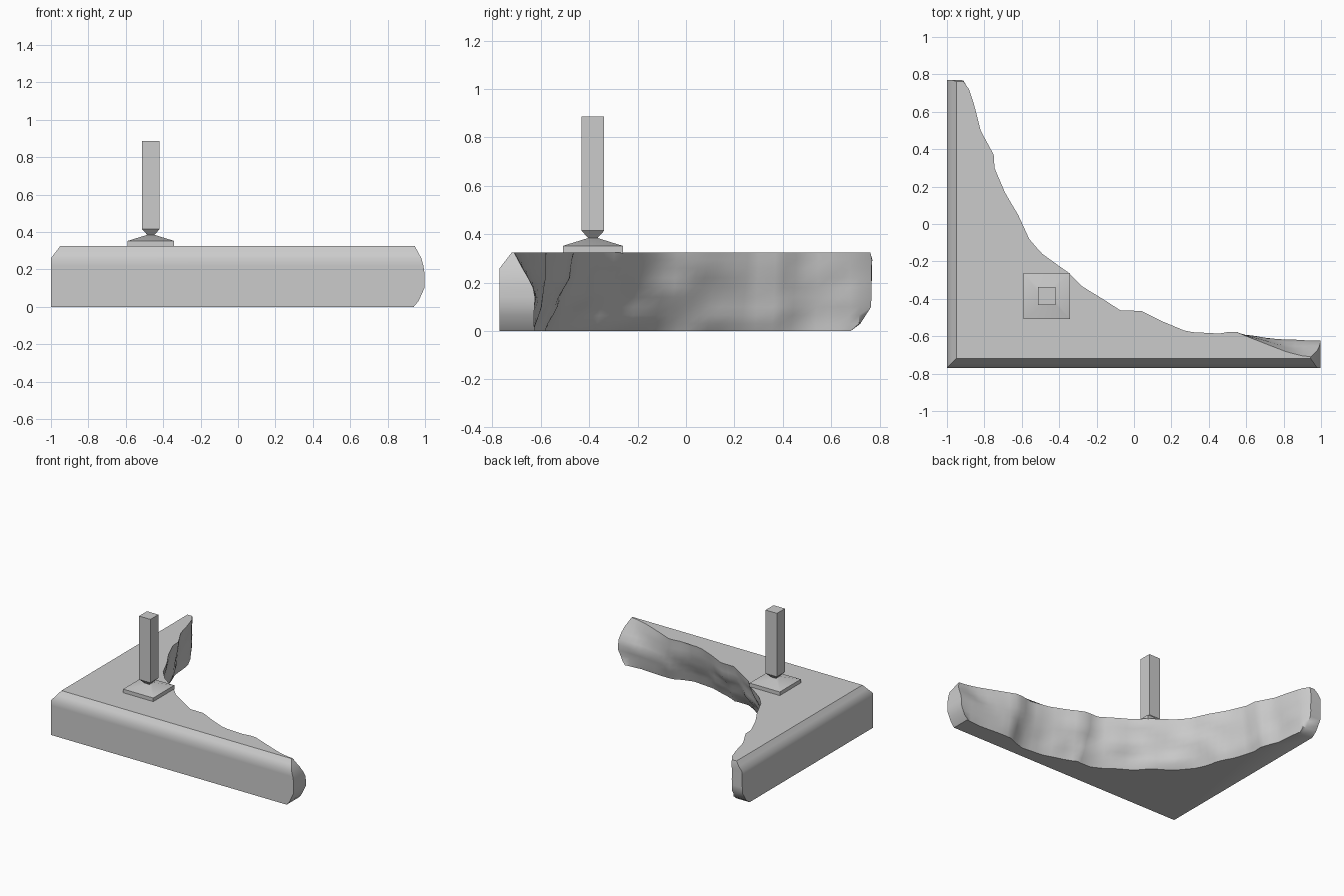
import bpy, bmesh, math
from mathutils import Vector, noise

if "Cube" in bpy.data.objects:
    bpy.data.objects.remove(bpy.data.objects["Cube"])

stone = bpy.data.materials.new("grey stone")
stone.use_nodes = True
GREY = (0.6, 0.6, 0.6, 1)
stone.diffuse_color = GREY
stone.node_tree.nodes["Principled BSDF"].inputs["Base Color"].default_value = GREY


def lerp_table(table, v):
    """Piecewise linear lookup in (key, value) pairs."""
    for (a, p), (b, q) in zip(table, table[1:]):
        if v <= b:
            return p + (q - p) * max(0, v - a) / (b - a)
    return table[-1][1]


def loft(name, rings, smooth_angle):
    """Skin equal-length closed rings, cap both ends and smooth shallow edges."""
    bm = bmesh.new()
    loops = [[bm.verts.new(p) for p in ring] for ring in rings]
    for low, high in zip(loops, loops[1:]):
        for i in range(len(low)):
            j = (i + 1) % len(low)
            bm.faces.new((low[i], low[j], high[j], high[i]))
    caps = [bm.faces.new(loops[0][::-1]), bm.faces.new(loops[-1])]
    bmesh.ops.triangulate(bm, faces=caps)
    bmesh.ops.recalc_face_normals(bm, faces=bm.faces)
    mesh = bpy.data.meshes.new(name)
    bm.to_mesh(mesh)
    bm.free()
    mesh.materials.append(stone)
    obj = bpy.data.objects.new(name, mesh)
    bpy.context.collection.objects.link(obj)
    bpy.ops.object.select_all(action='DESELECT')
    bpy.context.view_layer.objects.active = obj
    obj.select_set(True)
    bpy.ops.object.shade_smooth_by_angle(angle=math.radians(smooth_angle))


# Broken edge of the slab, from the front arm tip to the back arm tip
EDGE = [(.998, -.62), (.82, -.61), (.7, -.59), (.55, -.565), (.41, -.595), (.27, -.57),
        (.15, -.52), (.04, -.465), (-.07, -.46), (-.28, -.33), (-.35, -.26), (-.49, -.16),
        (-.56, -.08), (-.62, .05), (-.69, .17), (-.745, .3), (-.75, .37), (-.82, .5),
        (-.855, .64), (-.88, .72), (-.91, .77)]
path = []
for a, b in zip(EDGE, EDGE[1:]):
    a, b = Vector(a), Vector(b)
    n = max(1, round((b - a).length / .05))
    path += [a.lerp(b, i / n) for i in range(n)]
path.append(Vector(EDGE[-1]))

TOP = .325
TIP_X = [(0, .94), (.03, .965), (.1, .997), (.2, .997), (.26, .98), (TOP, .945)]
TIP_Y = [(0, .68), (.03, .72), (.1, .765), (.3, .77), (TOP, .762)]
# How far the broken face leans in under the top, full at the middle of the edge
UNDERCUT = [(0, .125), (.04, .098), (.14, .05), (.24, .012), (TOP, 0)]
ROUGHNESS = [(0, .018), (.1, .028), (.25, .022), (TOP, .005)]


def slab_ring(z):
    bevel = max(0, z - .26) / (TOP - .26) * .05
    tip_x, tip_y = lerp_table(TIP_X, z), lerp_table(TIP_Y, z)
    left, front = -1 + bevel, -.77 + bevel
    ring = [(left, front, z), (tip_x, front, z)]
    last = len(path) - 1
    for i, p in enumerate(path):
        t = path[min(i + 1, last)] - path[max(i - 1, 0)]
        inward = Vector((-t.y, t.x)).normalized()
        middle = math.sin(math.pi * i / last)
        rough = noise.noise(Vector((p.x * 6, p.y * 6, z * 11))) * (.4 + .6 * middle)
        # The front arm slopes down toward its tip
        slope = min(1, max(0, (p.x - .5) / .4)) * max(0, z - .16) / (TOP - .16) * .09
        inset = max(0, lerp_table(UNDERCUT, z) * middle
                    + lerp_table(ROUGHNESS, z) * (rough + .2)) + slope
        q = p + inward * inset
        ring.append((min(q.x, tip_x), max(front + .004, min(q.y, tip_y)), z))
    ring.append((left, tip_y, z))
    return ring


loft("broken_slab", [slab_ring(z) for z in
     (0, .03, .065, .1, .14, .18, .22, .26, .295, TOP)], 40)


# Foot plate and post, each a stack of square sections (half width, height)
def square_stack(name, sections, x=-.466, y=-.385):
    corners = ((-1, -1), (1, -1), (1, 1), (-1, 1))
    loft(name, [[(x + h * i, y + h * j, z) for i, j in corners] for h, z in sections], 30)


square_stack("foot_plate", [(.124, .32), (.124, .352), (.018, .385)])
square_stack("post", [(.018, .383), (.047, .415), (.047, .887)])
